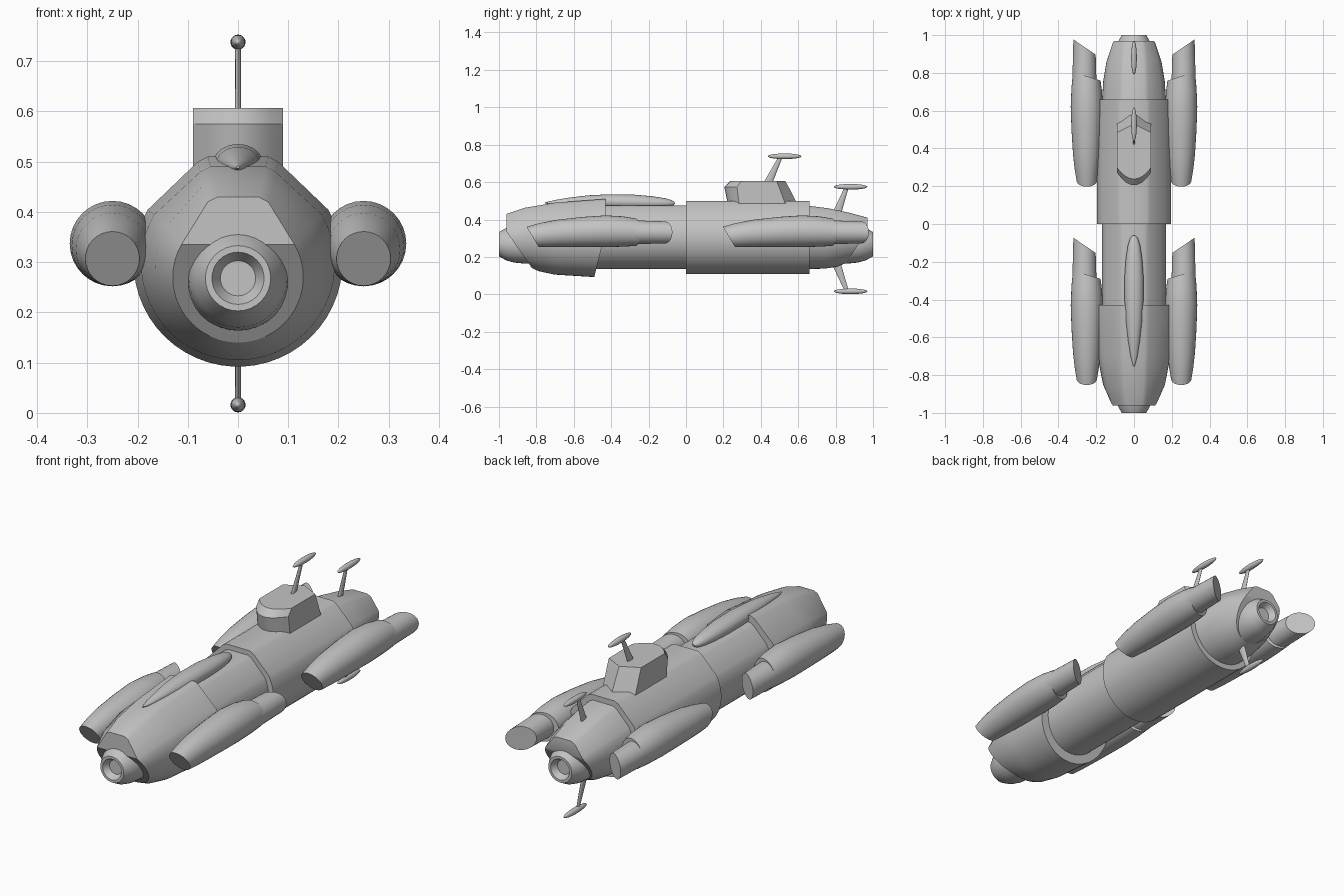
import bpy, bmesh, math

cube = bpy.data.objects.get("Cube")
if cube:
    bpy.data.objects.remove(cube, do_unlink=True)

GREY = (0.55, 0.55, 0.55, 1)
hull_grey = bpy.data.materials.new("hull_grey")
hull_grey.use_nodes = True
hull_grey.diffuse_color = GREY
hull_grey.node_tree.nodes["Principled BSDF"].inputs["Base Color"].default_value = GREY


def finish(name, bm, mirror=False, angle=30):
    bmesh.ops.recalc_face_normals(bm, faces=bm.faces)
    mesh = bpy.data.meshes.new(name)
    bm.to_mesh(mesh)
    bm.free()
    mesh.materials.append(hull_grey)
    ob = bpy.data.objects.new(name, mesh)
    bpy.context.collection.objects.link(ob)
    bpy.ops.object.select_all(action='DESELECT')
    ob.select_set(True)
    bpy.context.view_layer.objects.active = ob
    bpy.ops.object.shade_smooth_by_angle(angle=math.radians(angle))
    if mirror:
        ob.modifiers.new("Mirror", 'MIRROR')
    return ob


def loft(name, rings, mirror=False, strip_caps=False, angle=30):
    """Skin a list of equal closed rings and cap both ends."""
    bm = bmesh.new()
    rows = [[bm.verts.new(p) for p in ring] for ring in rings]
    n = len(rows[0])
    for a, b in zip(rows, rows[1:]):
        for i in range(n):
            j = (i + 1) % n
            bm.faces.new((a[i], a[j], b[j], b[i]))
    for row in (rows[0], rows[-1]):
        if strip_caps:  # bands between left and right, so a cap may fold
            for i in range(n // 2 - 1):
                bm.faces.new((row[i], row[i + 1], row[n - 2 - i], row[n - 1 - i]))
        else:
            bm.faces.new(row)
    return finish(name, bm, mirror, angle)


def hull_ring(y, r, zc, top_w, top_z, rake):
    """Round belly, sloped shoulders and flat top; the lower part is raked."""
    half = [(top_w, top_z), (top_w + 0.02, top_z - 0.01)]
    steps = 18
    for i in range(steps):
        a = math.radians(30 - 117 * i / (steps - 1))
        half.append((r * math.cos(a), zc + r * math.sin(a)))
    pts = half + [(-x, z) for x, z in reversed(half)]
    return [(x, y + rake * max(0, 0.335 - z), z) for x, z in pts]


def round_ring(y, cx, cz, r, kx=0, kz=0, flat=1, n=32):
    """Circle facing y, sheared by kx and kz to give a slanted cut."""
    ring = []
    for i in range(n):
        a = math.tau * i / n
        dx, dz = r * math.cos(a), r * flat * math.sin(a)
        ring.append((cx + dx, y + kx * dx + kz * dz, cz + dz))
    return ring


# Hull sections
sections = {
    "nose_hull": [(-0.96, 0.13, 0.27, 0.04, 0.43, 0.7),
                  (-0.86, 0.165, 0.288, 0.05, 0.463, 0.35),
                  (-0.7, 0.193, 0.298, 0.055, 0.49, 0),
                  (-0.43, 0.208, 0.3, 0.06, 0.51, -0.25)],
    "middle_hull": [(-0.55, 0.17, 0.305, 0.055, 0.475, 0),
                    (0.02, 0.17, 0.305, 0.055, 0.475, 0)],
    "main_hull": [(0, 0.197, 0.305, 0.065, 0.5, 0),
                  (0.66, 0.197, 0.305, 0.065, 0.5, 0)],
    "tail_hull": [(0.64, 0.17, 0.305, 0.055, 0.475, 0),
                  (0.76, 0.163, 0.3, 0.055, 0.46, -0.1),
                  (0.87, 0.146, 0.293, 0.05, 0.437, -0.35),
                  (0.97, 0.118, 0.283, 0.04, 0.41, -0.7)],
}
for name, rows in sections.items():
    loft(name, [hull_ring(*row) for row in rows], strip_caps=True)

# Round end caps with recessed ports
port = [(0.78, 0.105), (0.86, 0.104), (0.92, 0.098), (0.96, 0.087),
        (1, 0.065), (1, 0.052), (0.97, 0.035)]
for name, s in (("nose_port", -1), ("tail_port", 1)):
    loft(name, [round_ring(s * y, 0, 0.268, r) for y, r in port])

# Side pods and their slanted nozzles
pod = [(-0.82, 0.307, 0.054, 0, -0.6), (-0.76, 0.316, 0.064, 0, -0.4),
       (-0.68, 0.325, 0.073, 0, -0.2), (-0.55, 0.333, 0.081),
       (-0.43, 0.337, 0.085), (-0.34, 0.336, 0.081, 0.15),
       (-0.268, 0.332, 0.073, 0.31)]
nozzle = [(-0.3, 0.332, 0.064, 0.31), (-0.113, 0.331, 0.059, 0.68)]
for name, shift in (("front", 0), ("rear", 1.05)):
    loft(name + "_pods", [round_ring(y + shift, 0.25, *rest) for y, *rest in pod], True)
    loft(name + "_nozzles", [round_ring(y + shift, 0.262, *rest) for y, *rest in nozzle], True)

# Spindle fairing on the back
fairing = [(-0.755, 0.489, 0.003), (-0.7, 0.49, 0.018), (-0.62, 0.493, 0.031),
           (-0.52, 0.495, 0.043), (-0.4, 0.495, 0.05), (-0.28, 0.493, 0.05),
           (-0.18, 0.49, 0.043), (-0.11, 0.488, 0.032), (-0.075, 0.487, 0.02),
           (-0.06, 0.487, 0.006)]
loft("top_fairing", [round_ring(y, 0, z, r, flat=0.8) for y, z, r in fairing], angle=45)


# Tower: rounded front, pointed back, chamfered brow
def tower_ring(z, front, side_front, side_back, back):
    w = 0.09
    half = [(w * t, front + (side_front - front) * t ** 2) for t in (0.25, 0.5, 0.75, 1)]
    half.append((w, side_back))
    pts = [(0, front)] + half + [(0, back)] + [(-x, y) for x, y in reversed(half)]
    return [(x, y, z) for x, y in pts]


loft("tower", [tower_ring(0.46, 0.228, 0.287, 0.54, 0.607),
               tower_ring(0.575, 0.205, 0.272, 0.497, 0.548),
               tower_ring(0.607, 0.238, 0.298, 0.484, 0.53)])


# Masts with spindle-shaped heads
def mast(name, y0, z0, y1, z1):
    rings = []
    for y, z, depth in ((y0, z0, 0.024), (y1, z1, 0.011)):
        rings.append([(0.006 * math.cos(a), y + depth * math.sin(a), z)
                      for a in (math.tau * i / 12 for i in range(12))])
    loft(name + "_mast", rings, angle=60)
    bm = bmesh.new()
    bmesh.ops.create_uvsphere(bm, u_segments=24, v_segments=12, radius=1)
    bmesh.ops.scale(bm, vec=(0.015, 0.09, 0.015), verts=bm.verts)
    bmesh.ops.translate(bm, vec=(0, y1 + 0.02, z1), verts=bm.verts)
    finish(name + "_head", bm, angle=80)


mast("tower_antenna", 0.44, 0.6, 0.507, 0.738)
mast("tail_top_antenna", 0.805, 0.43, 0.86, 0.575)
mast("tail_bottom_antenna", 0.805, 0.16, 0.86, 0.016)
